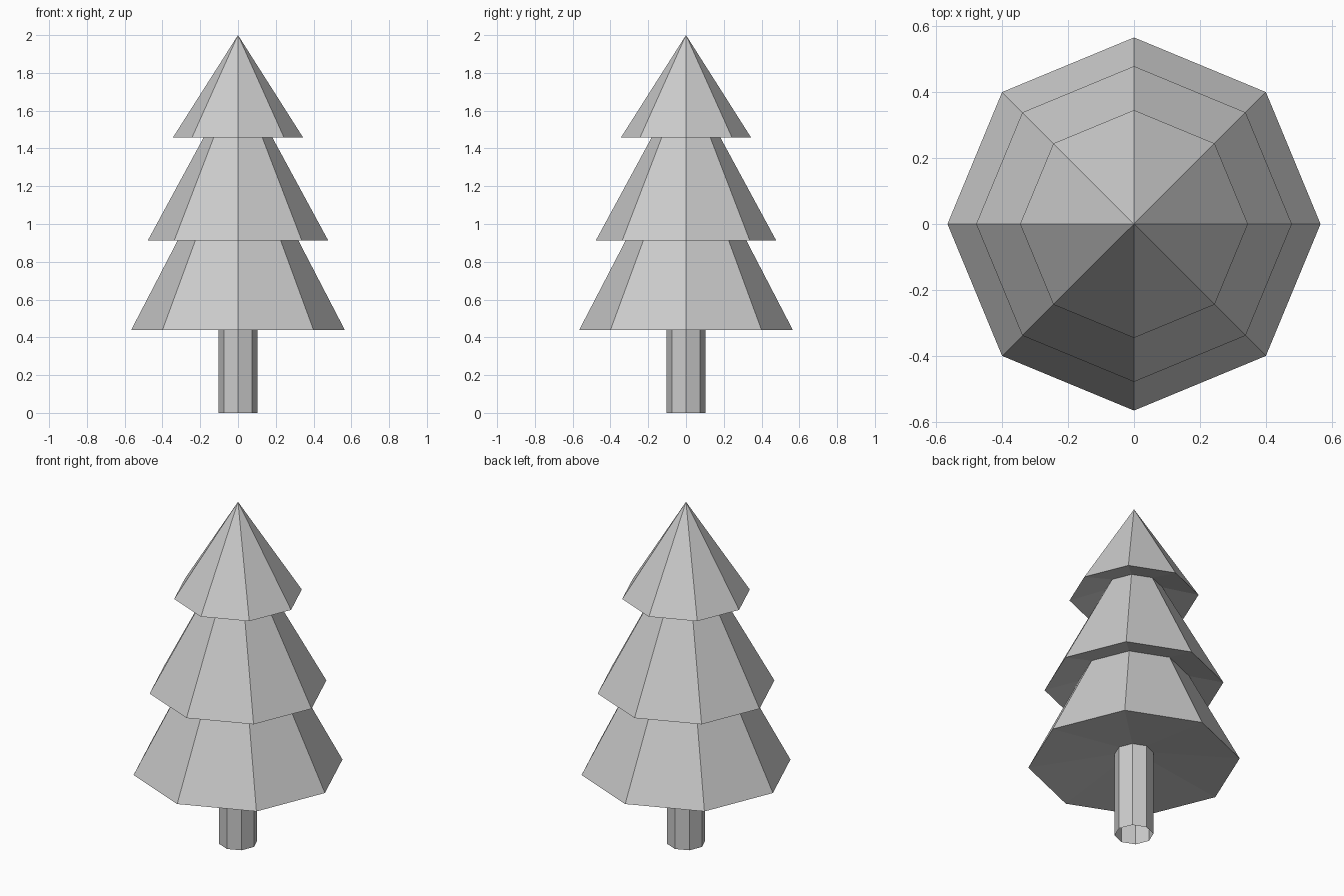
import bpy
import bmesh
from math import cos, sin, pi

if "Cube" in bpy.data.objects:
    bpy.data.objects.remove(bpy.data.objects["Cube"])

SIDES = 8


def lathe(name, profile):
    """Revolve (radius, z) points into a flat-shaded eight-sided open shell."""
    bm = bmesh.new()
    rings = []
    for r, z in profile:
        if r == 0:
            rings.append([bm.verts.new((0, 0, z))] * SIDES)
        else:
            rings.append([bm.verts.new((r * cos(2 * pi * i / SIDES),
                                        r * sin(2 * pi * i / SIDES), z))
                          for i in range(SIDES)])
    for low, high in zip(rings, rings[1:]):
        for i in range(SIDES):
            j = (i + 1) % SIDES
            corners = [low[i], low[j], high[j], high[i]]
            bm.faces.new(list(dict.fromkeys(corners)))
    mesh = bpy.data.meshes.new(name)
    bm.to_mesh(mesh)
    bm.free()
    obj = bpy.data.objects.new(name, mesh)
    bpy.context.collection.objects.link(obj)
    return obj


# Trunk: open tube that meets the raised underside of the lowest tier
lathe("trunk", [(0.104, 0), (0.104, 0.50)])

# Foliage tiers: sloped underside, rim, then cone up to the next tier
lathe("lower_branches", [(0.104, 0.50), (0.565, 0.44), (0.295, 0.96)])
lathe("middle_branches", [(0.295, 0.96), (0.478, 0.912), (0.152, 1.513)])
lathe("top_branches", [(0.152, 1.513), (0.345, 1.457), (0, 2)])
